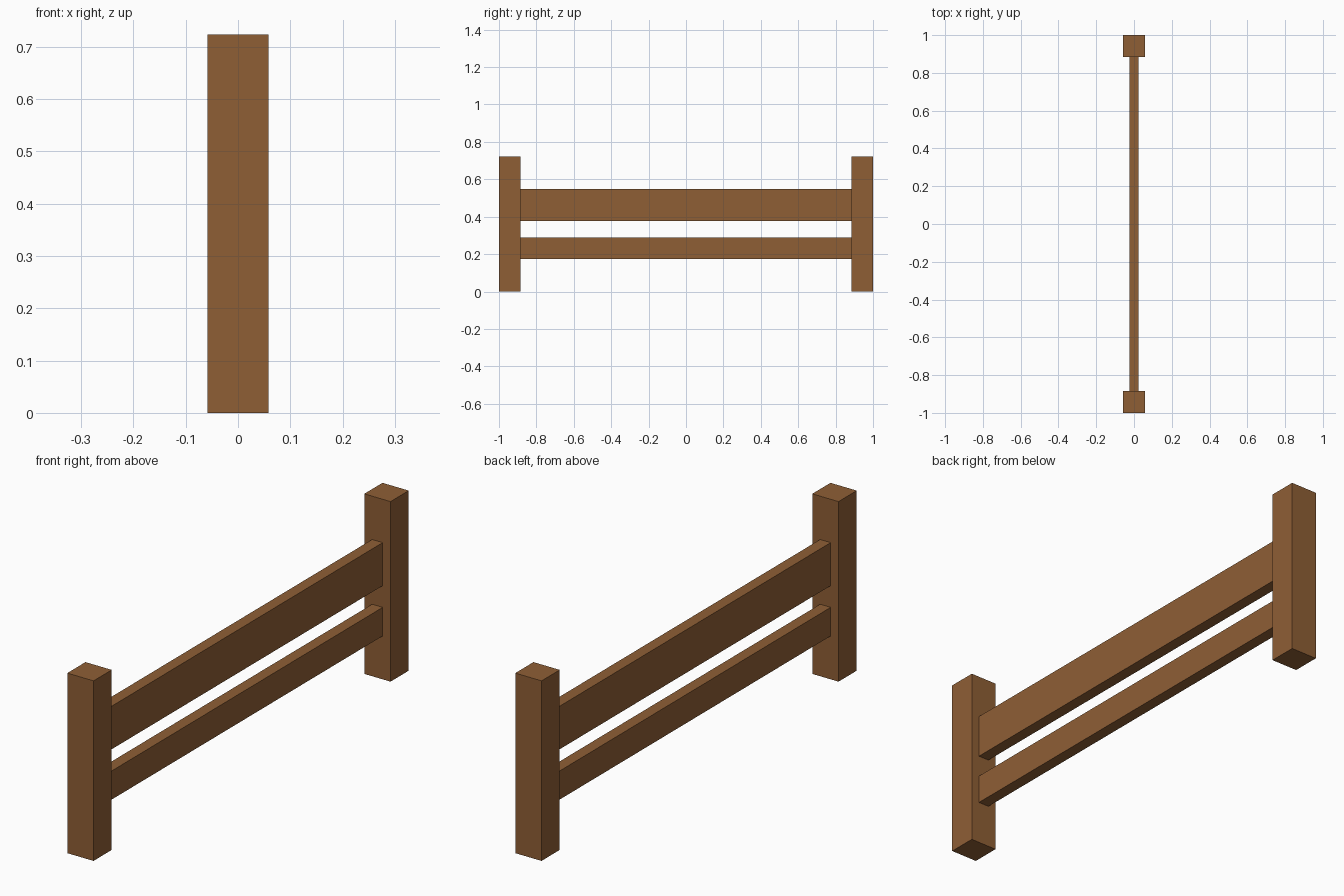
import bpy

if "Cube" in bpy.data.objects:
    bpy.data.objects.remove(bpy.data.objects["Cube"])

wood = bpy.data.materials.new("brown_wood")
wood.diffuse_color = (0.275, 0.114, 0.036, 1.0)
wood.use_nodes = True
wood.node_tree.nodes["Principled BSDF"].inputs["Base Color"].default_value = wood.diffuse_color


def box(name, lo, hi):
    """Axis-aligned box between two corners."""
    centre = [(a + b) / 2 for a, b in zip(lo, hi)]
    bpy.ops.mesh.primitive_cube_add(size=1, location=centre)
    obj = bpy.context.object
    obj.name = name
    obj.scale = [b - a for a, b in zip(lo, hi)]
    bpy.ops.object.transform_apply(location=False, rotation=False, scale=True)
    obj.data.materials.append(wood)
    return obj


POST = 0.0583    # half width of a post
INNER = 0.8845   # inner face of the posts
RAIL = 0.0235    # half thickness of a rail

# Square end posts
box("front_post", (-POST, -1, 0), (POST, -INNER, 0.723))
box("back_post", (-POST, INNER, 0), (POST, 1, 0.723))

# Horizontal rails between the posts
for name, bottom, top in (("lower_rail", 0.174, 0.289), ("upper_rail", 0.376, 0.549)):
    box(name, (-RAIL, -INNER, bottom), (RAIL, INNER, top))
